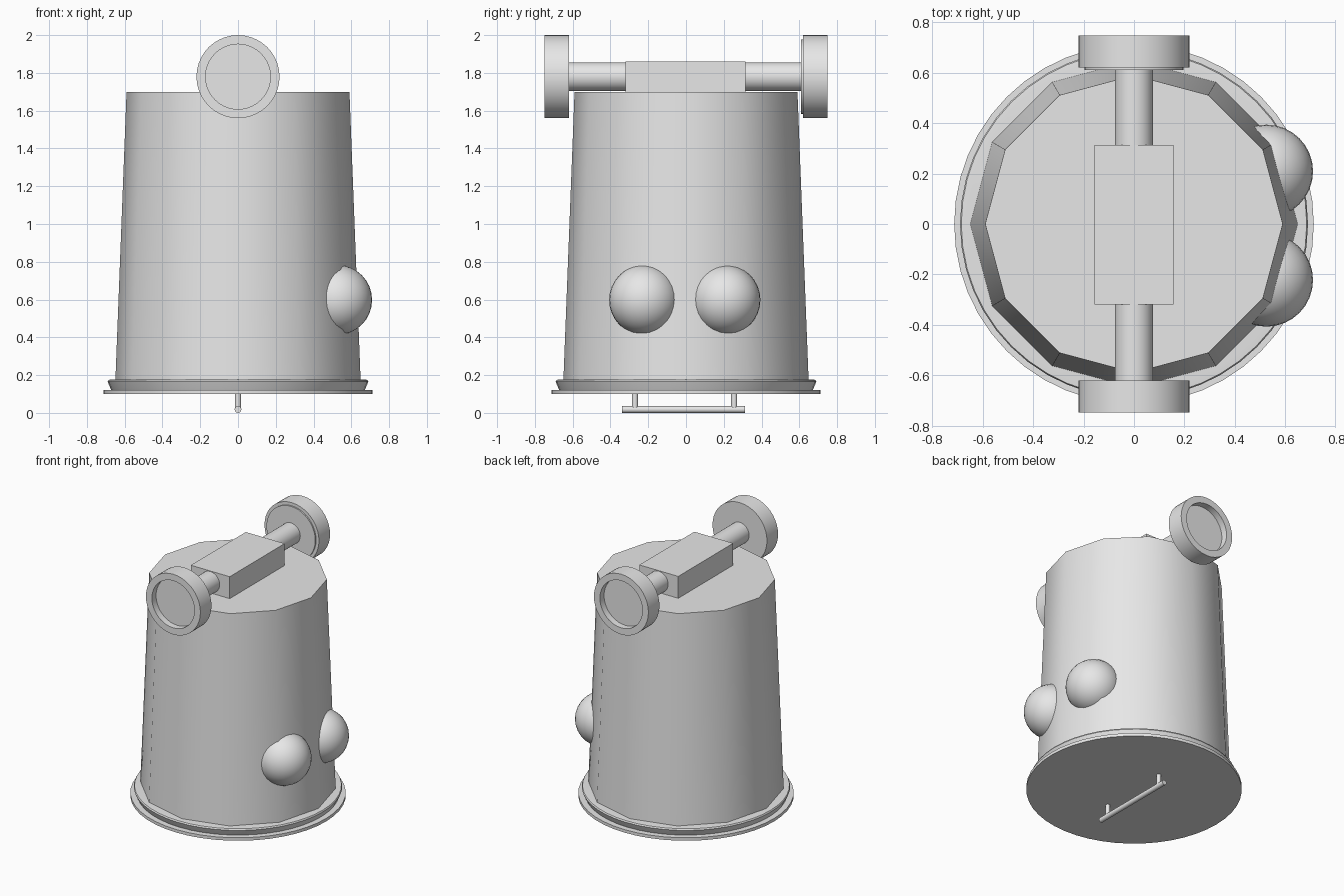
import bpy, bmesh, math
from mathutils import Matrix

if "Cube" in bpy.data.objects:
    bpy.data.objects.remove(bpy.data.objects["Cube"])

grey = bpy.data.materials.new("light grey")
grey.diffuse_color = (0.8, 0.8, 0.8, 1)
grey.use_nodes = True
grey.node_tree.nodes["Principled BSDF"].inputs["Base Color"].default_value = grey.diffuse_color


def finish(name, bm, angle=35):
    bmesh.ops.recalc_face_normals(bm, faces=bm.faces)
    mesh = bpy.data.meshes.new(name)
    bm.to_mesh(mesh)
    bm.free()
    mesh.materials.append(grey)
    obj = bpy.data.objects.new(name, mesh)
    bpy.context.collection.objects.link(obj)
    bpy.ops.object.select_all(action='DESELECT')
    obj.select_set(True)
    bpy.context.view_layer.objects.active = obj
    bpy.ops.object.shade_smooth_by_angle(angle=math.radians(angle))
    return obj


def turned(name, profile, sides, matrix=Matrix()):
    """Closed solid turned about z from (radius, height) points, capped at both ends."""
    bm = bmesh.new()
    rings = []
    for r, z in profile:
        rings.append([bm.verts.new((r * math.cos(2 * math.pi * i / sides),
                                    r * math.sin(2 * math.pi * i / sides), z))
                      for i in range(sides)])
    for a, b in zip(rings, rings[1:]):
        for i in range(sides):
            j = (i + 1) % sides
            bm.faces.new((a[i], a[j], b[j], b[i]))
    bm.faces.new(rings[0])
    bm.faces.new(rings[-1])
    bm.transform(matrix)
    return finish(name, bm)


def along_y(side, z):
    """Turns local z to point outwards along +y or -y, at height z."""
    return Matrix.Translation((0, 0, z)) @ Matrix.Rotation(-side * math.pi / 2, 4, 'X')


# Twelve-sided tapered body and the round base
turned("body", [(0.65, 0.15), (0.59, 1.70)], 12)
turned("base_plate", [(0.713, 0.10), (0.713, 0.122)], 48)
turned("base_rim", [(0.67, 0.12), (0.675, 0.13), (0.69, 0.165), (0.685, 0.175),
                    (0.66, 0.177)], 48)

# Bulging eyes on the +x side
for name, y in (("eye_front", -0.222), ("eye_back", 0.209)):
    bm = bmesh.new()
    bmesh.ops.create_uvsphere(bm, u_segments=32, v_segments=16, radius=0.185)
    bm.transform(Matrix.Translation((0.525, y, 0.598)))
    finish(name, bm)

# Block on the lid
bm = bmesh.new()
bmesh.ops.create_cube(bm, size=1)
bm.transform(Matrix.Translation((0, -0.003, 1.777)) @ Matrix.Diagonal((0.314, 0.634, 0.166, 1)))
finish("top_block", bm)

# Axles and wheels with a recessed outer face
for tag, side in (("front", -1), ("back", 1)):
    place = along_y(side, 1.78)
    turned("axle_" + tag, [(0.076, 0.30), (0.076, 0.63)], 32, place)
    turned("wheel_" + tag, [(0.22, 0.62), (0.22, 0.748), (0.172, 0.748), (0.172, 0.70)],
           40, place)
turned("wheel_back_step", [(0.197, 0.61), (0.197, 0.63)], 40, along_y(1, 1.78))

# Bar under the base on two posts
turned("handle_bar", [(0.018, -0.34), (0.018, 0.313)], 16, along_y(1, 0.018))
for tag, y in (("front", -0.27), ("back", 0.255)):
    turned("handle_post_" + tag, [(0.016, 0.02), (0.016, 0.105)], 16,
           Matrix.Translation((0, y, 0)))
